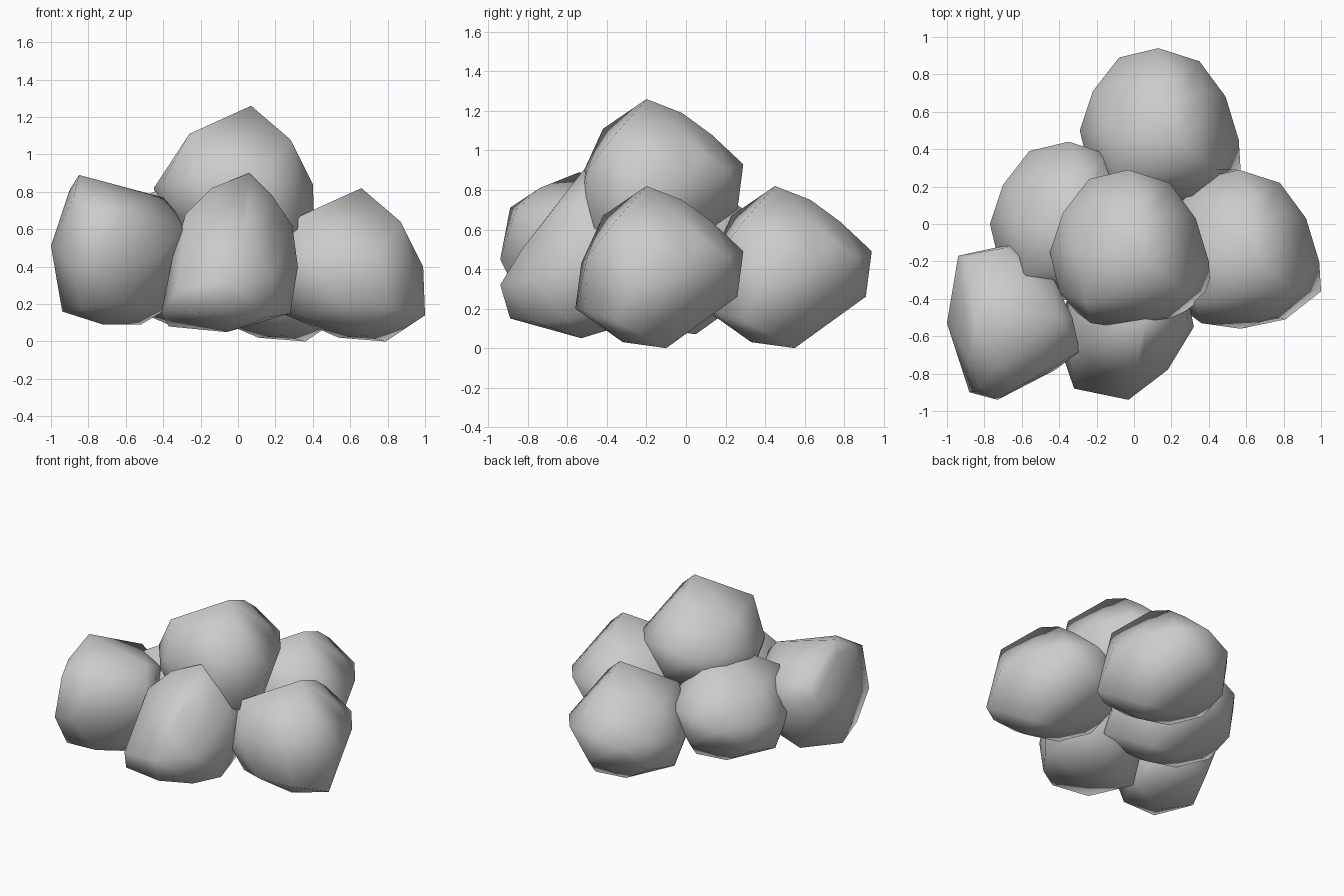
import bpy, bmesh, math

# Corner points of the common boulder, placed where the top stone sits
BOULDER = [
    (.07, -.2, 1.26), (-.26, -.42, 1.11), (-.45, -.15, .82), (-.40, -.36, .86),
    (-.38, .06, .88), (-.24, .24, .86), (-.03, .29, .93), (.19, .22, .9),
    (.33, .03, .88), (.28, -.36, 1.08), (.40, -.2, .84), (.41, -.36, .58),
    (.22, -.51, .62), (-.02, -.56, .64), (-.23, -.53, .87), (.15, -.5, .9),
    (-.31, -.47, .75), (.20, -.1, .44), (-.05, -.1, .46), (.08, -.32, .47),
    (0, .26, .70), (-.22, .17, .7), (-.38, -.2, .6), (-.36, .04, .66),
    (-.26, -.40, .58), (.05, .13, 1.08), (.06, -.02, 1.19), (-.18, .06, 1.05),
    (-.3, -.15, 1.04), (.2, .06, 1.01)]

# Blunt stone on the left
LEFT = [
    (-.85, -.54, .89), (-.72, -.74, .81), (-.88, -.74, .77), (-.6, -.86, .70),
    (-.83, -.89, .71), (-.73, -.94, .45), (-.88, -.9, .4), (-1, -.53, .51),
    (-.94, -.17, .6), (-.94, -.5, .16), (-.62, -.1, .5), (-.7, -.13, .7),
    (-.89, -.19, .70), (-.9, -.5, .81), (-.40, -.5, .77), (-.33, -.5, .69),
    (-.29, -.68, .6), (-.42, -.78, .45), (-.33, -.56, .35), (-.40, -.5, .16),
    (-.52, -.5, .09), (-.72, -.6, .09), (-.85, -.8, .18), (-.6, -.82, .2),
    (-.8, -.2, .2), (-.5, -.2, .3), (-.45, -.25, .65)]

# Pointed stone at the front
FRONT = [
    (.06, -.52, .9), (-.14, -.58, .82), (-.28, -.66, .68), (.19, -.53, .77),
    (.29, -.52, .62), (.32, -.55, .4), (.28, -.6, .15), (.05, -.72, .64),
    (.18, -.78, .35), (-.03, -.94, .32), (-.32, -.88, .28), (-.41, -.62, .15),
    (-.32, -.86, .16), (-.03, -.89, .15), (.16, -.76, .13), (-.06, -.53, .05),
    (-.37, -.45, .08), (-.35, -.67, .45), (0, -.83, .5), (.25, -.2, .5),
    (-.3, -.2, .45), (0, -.15, .6), (0, -.2, .15), (.22, -.3, .2)]


def stone(name, points, shift=(0, 0, 0)):
    """Wrap the corner points in a faceted shell and shade it softly."""
    bm = bmesh.new()
    for p in points:
        bm.verts.new([a + b for a, b in zip(p, shift)])
    bmesh.ops.convex_hull(bm, input=bm.verts)
    loose = [v for v in bm.verts if not v.link_faces]
    bmesh.ops.delete(bm, geom=loose, context='VERTS')
    bmesh.ops.recalc_face_normals(bm, faces=bm.faces)
    mesh = bpy.data.meshes.new(name)
    bm.to_mesh(mesh)
    bm.free()
    ob = bpy.data.objects.new(name, mesh)
    bpy.context.collection.objects.link(ob)
    bpy.ops.object.select_all(action='DESELECT')
    bpy.context.view_layer.objects.active = ob
    ob.select_set(True)
    bpy.ops.object.shade_smooth_by_angle(angle=math.radians(80))


# Four copies of the boulder, then the two differently turned stones
for name, shift in [("top_stone", (0, 0, 0)),
                    ("right_stone", (.59, 0, -.44)),
                    ("back_stone", (.16, .65, -.44)),
                    ("back_left_stone", (-.32, .15, -.37))]:
    stone(name, BOULDER, shift)
stone("left_stone", LEFT)
stone("front_stone", FRONT)
